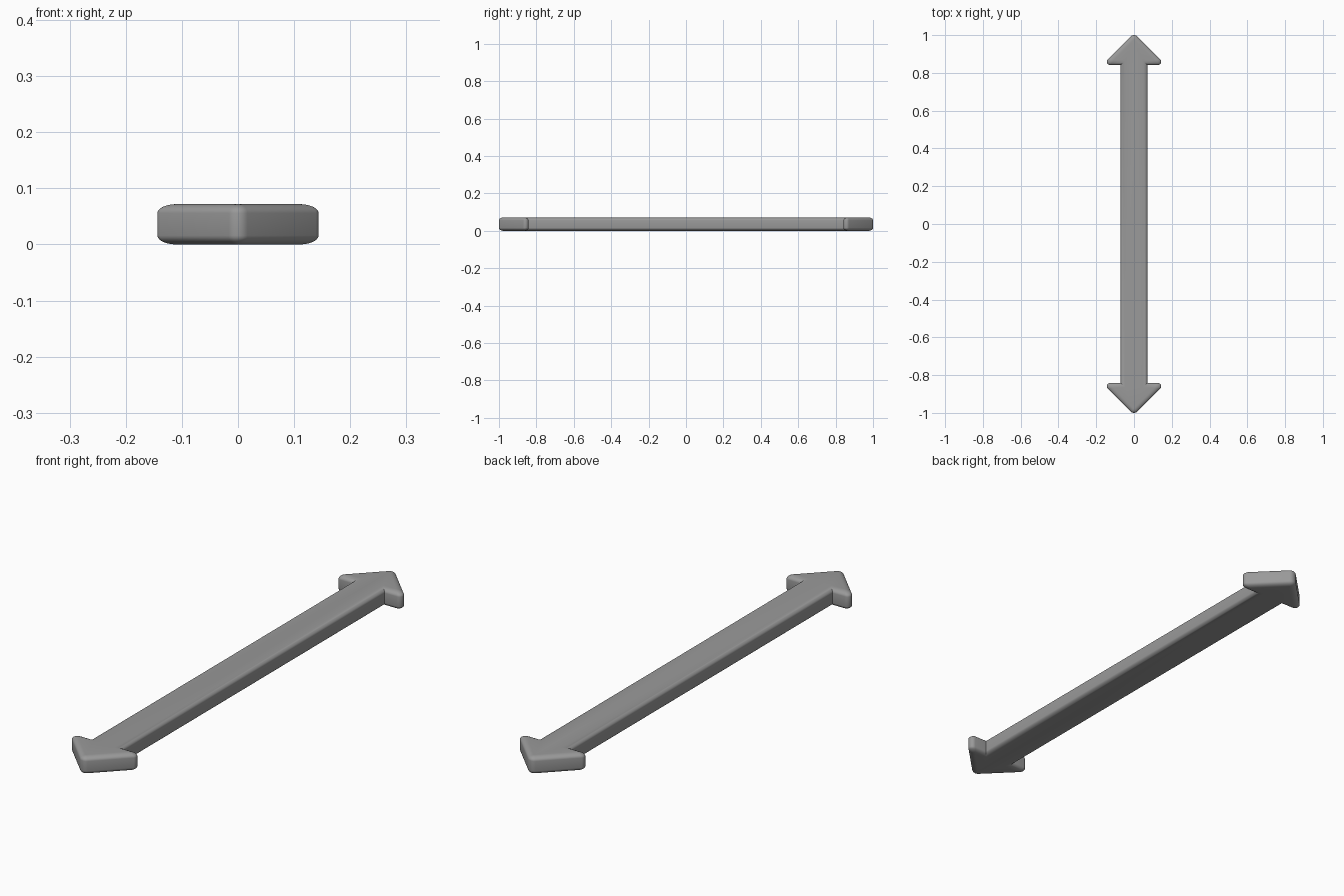
import bpy, bmesh, math

if "Cube" in bpy.data.objects:
    bpy.data.objects.remove(bpy.data.objects["Cube"])

HEIGHT = 0.072
INSET, RISE = 0.024, 0.016   # width and height of the elliptical rim rounding
SHAFT = 0.071                # half width of the shaft
BASE = 0.842                 # y of the back of each head
TIP_R, BARB_R = 0.024, 0.017
APEX = 1 + TIP_R * (math.sqrt(2) - 1)
BARB = APEX - BASE           # x of the unrounded barb corner
MITER = 1 + math.sqrt(2)


def arc(cx, cy, r, a0, a1, n):
    return [(cx + r * math.cos(math.radians(a0 + (a1 - a0) * i / n)),
             cy + r * math.sin(math.radians(a0 + (a1 - a0) * i / n)))
            for i in range(n + 1)]


def full_outline(quarter):
    half = quarter + [(-x, y) for x, y in reversed(quarter[:-1])]
    return half + [(-x, -y) for x, y in half]


# Outer outline (inner corner, rounded barb, rounded tip) and inset flat outline
outer = full_outline(
    [(SHAFT, BASE)]
    + arc(BARB - BARB_R * MITER, BASE + BARB_R, BARB_R, -90, 45, 8)
    + arc(0, 1 - TIP_R, TIP_R, 45, 90, 4))
inner_r = 0.001              # tiny radius keeps the inset corners valid
barb_i = BARB - INSET * MITER
tip_i = APEX - INSET * math.sqrt(2)
inner = full_outline(
    [(SHAFT - INSET, BASE + INSET)]
    + arc(barb_i - inner_r * MITER, BASE + INSET + inner_r, inner_r, -90, 45, 8)
    + arc(0, tip_i - inner_r * math.sqrt(2), inner_r, 45, 90, 4))

# Loft rings from the flat bottom, round the rims, to the flat top
bm = bmesh.new()
STEPS = 6
levels = []
for i in range(STEPS + 1):
    a = math.pi / 2 * i / STEPS
    levels.append((1 - math.sin(a), RISE * (1 - math.cos(a))))
levels += [(t, HEIGHT - z) for t, z in reversed(levels)]
rings = [[bm.verts.new((ox + (ix - ox) * t, oy + (iy - oy) * t, z))
          for (ox, oy), (ix, iy) in zip(outer, inner)] for t, z in levels]
n = len(outer)
for low, high in zip(rings, rings[1:]):
    for i in range(n):
        j = (i + 1) % n
        bm.faces.new((low[i], low[j], high[j], high[i]))
bm.faces.new(rings[0])
bm.faces.new(rings[-1])
bmesh.ops.recalc_face_normals(bm, faces=bm.faces[:])

mesh = bpy.data.meshes.new("double_arrow")
bm.to_mesh(mesh)
bm.free()
arrow = bpy.data.objects.new("double_arrow", mesh)
bpy.context.collection.objects.link(arrow)

# Dark grey colour
mat = bpy.data.materials.new("dark_grey")
mat.diffuse_color = (0.32, 0.32, 0.32, 1)
mat.use_nodes = True
mat.node_tree.nodes["Principled BSDF"].inputs["Base Color"].default_value = mat.diffuse_color
mesh.materials.append(mat)

bpy.context.view_layer.objects.active = arrow
arrow.select_set(True)
bpy.ops.object.shade_smooth_by_angle(angle=math.radians(35))
